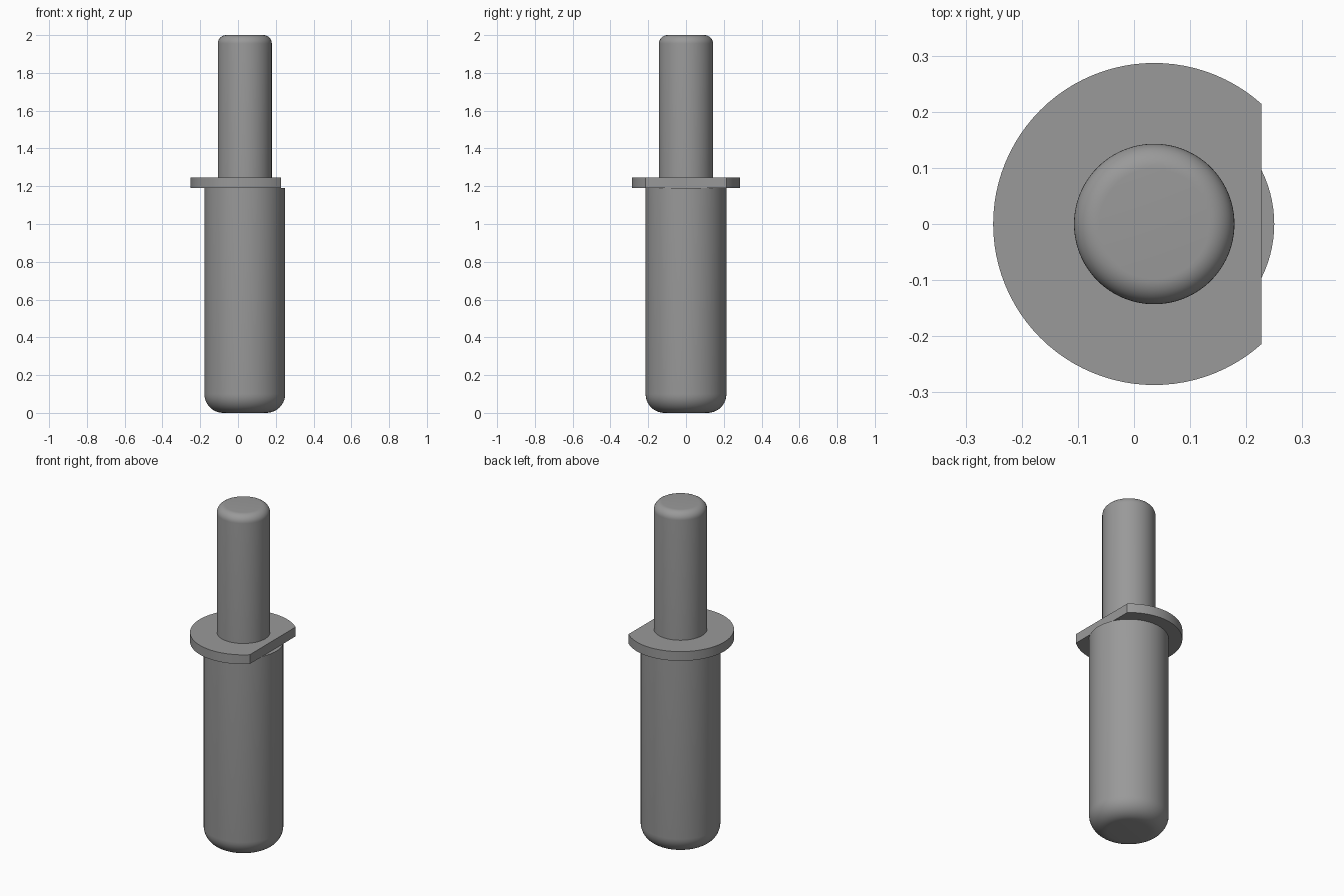
import bpy, bmesh, math

if "Cube" in bpy.data.objects:
    bpy.data.objects.remove(bpy.data.objects["Cube"])

AXIS_X = 0.036   # common axis of all the turned parts
SEGMENTS = 96

steel = bpy.data.materials.new("grey_steel")
steel.diffuse_color = (0.32, 0.32, 0.32, 1)
steel.use_nodes = True
steel.node_tree.nodes["Principled BSDF"].inputs["Base Color"].default_value = steel.diffuse_color


def finish(name, bm):
    bmesh.ops.recalc_face_normals(bm, faces=bm.faces)
    mesh = bpy.data.meshes.new(name)
    bm.to_mesh(mesh)
    bm.free()
    mesh.materials.append(steel)
    obj = bpy.data.objects.new(name, mesh)
    bpy.context.collection.objects.link(obj)
    obj.location.x = AXIS_X
    bpy.ops.object.select_all(action='DESELECT')
    obj.select_set(True)
    bpy.context.view_layer.objects.active = obj
    bpy.ops.object.shade_smooth_by_angle(angle=math.radians(30))
    return obj


def cylinder(radius, z0, z1):
    bm = bmesh.new()
    bmesh.ops.create_cone(bm, cap_ends=True, segments=SEGMENTS,
                          radius1=radius, radius2=radius, depth=z1 - z0)
    bmesh.ops.translate(bm, verts=bm.verts, vec=(0, 0, (z0 + z1) / 2))
    return bm


def round_rim(bm, z, size):
    rim = [e for e in bm.edges if all(abs(v.co.z - z) < 1e-4 for v in e.verts)]
    bmesh.ops.bevel(bm, geom=rim, offset=size, segments=10, profile=0.5, affect='EDGES')


# Wide lower barrel with a rounded foot
bm = cylinder(0.214, 0, 1.19)
round_rim(bm, 0, 0.1)
finish("barrel", bm)

# Collar disc with one side cut flat
bm = cylinder(0.287, 1.19, 1.245)
cut = bmesh.ops.bisect_plane(bm, geom=bm.verts[:] + bm.edges[:] + bm.faces[:],
                             plane_co=(0.191, 0, 0), plane_no=(1, 0, 0), clear_outer=True)
edges = [g for g in cut["geom_cut"] if isinstance(g, bmesh.types.BMEdge)]
bmesh.ops.holes_fill(bm, edges=[e for e in bm.edges if e.is_boundary])
finish("collar", bm)

# Narrow upper pin with a rounded tip
bm = cylinder(0.143, 1.245, 2)
round_rim(bm, 2, 0.045)
finish("pin", bm)
